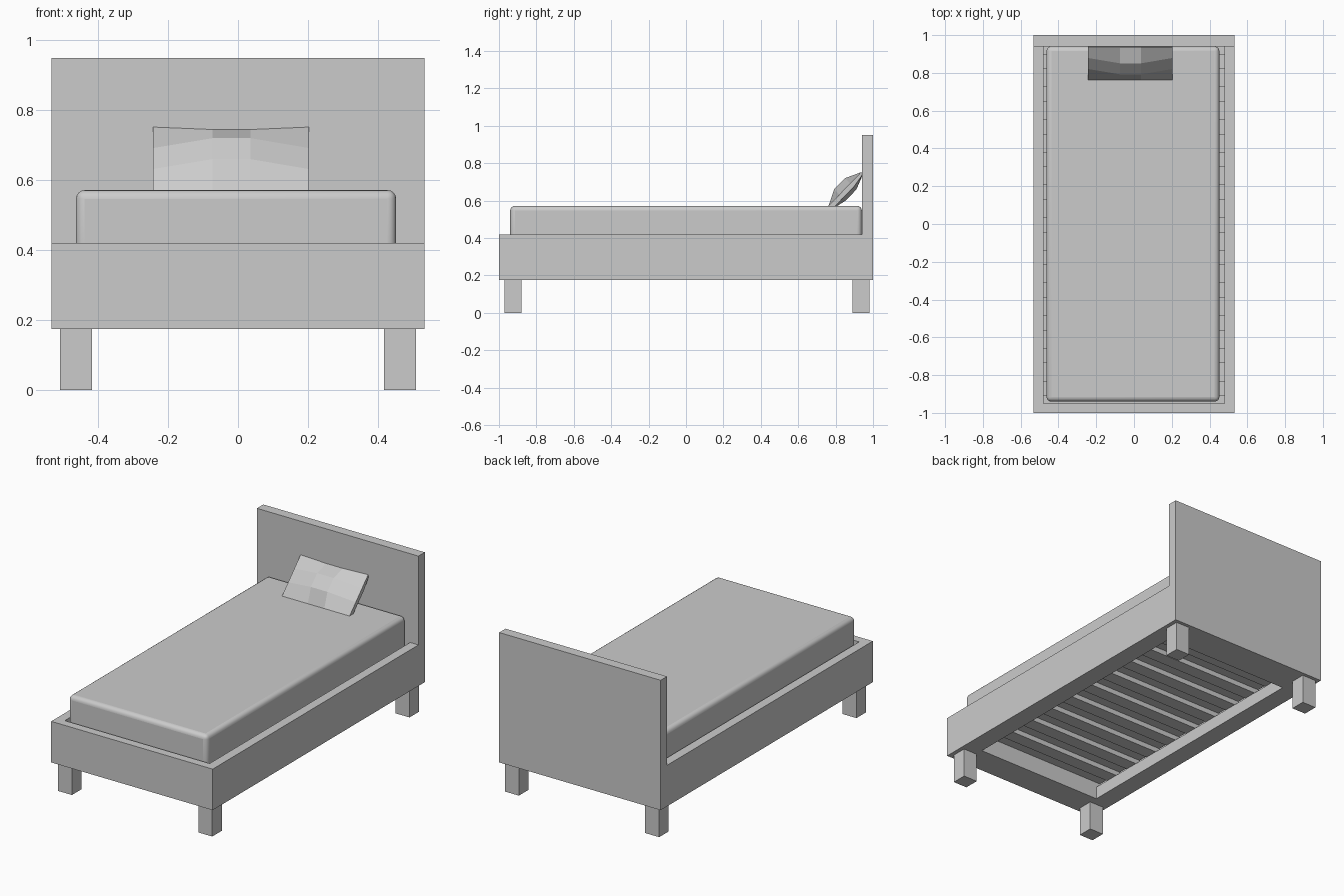
import bpy, bmesh
from mathutils import Vector

old = bpy.data.objects.get("Cube")
if old:
    bpy.data.objects.remove(old, do_unlink=True)

# One plain grey for everything
GREY = (0.6, 0.6, 0.6, 1)
grey = bpy.data.materials.new("plain_grey")
grey.use_nodes = True
grey.diffuse_color = GREY
grey.node_tree.nodes["Principled BSDF"].inputs["Base Color"].default_value = GREY


def add_object(name, bm):
    bmesh.ops.recalc_face_normals(bm, faces=bm.faces)
    mesh = bpy.data.meshes.new(name)
    bm.to_mesh(mesh)
    bm.free()
    mesh.materials.append(grey)
    obj = bpy.data.objects.new(name, mesh)
    bpy.context.collection.objects.link(obj)
    return obj


def box(name, x, y, z):
    """Box from (min, max) ranges on each axis."""
    bm = bmesh.new()
    bmesh.ops.create_cube(bm, size=1)
    for v in bm.verts:
        v.co = [r[0] if c < 0 else r[1] for c, r in zip(v.co, (x, y, z))]
    return add_object(name, bm)


W = 0.533          # half width of the bed
LOW, RIM = 0.175, 0.42
LEDGE = 0.25       # top of the ledge that carries the slats

# Headboard, footboard and side rails with inner ledges
box("headboard", (-W, W), (0.94, 1), (LOW, 0.95))
box("footboard", (-W, W), (-1, -0.95), (LOW, RIM))
box("foot_ledge", (-0.42, 0.42), (-0.95, -0.83), (LOW, LEDGE))
box("head_ledge", (-0.42, 0.42), (0.80, 0.94), (LOW, LEDGE))
for side, s in (("right", -1), ("left", 1)):
    box(side + "_rail", sorted((s * 0.478, s * W)), (-0.95, 0.94), (LOW, RIM))
    box(side + "_ledge", sorted((s * 0.42, s * 0.478)), (-0.95, 0.94), (LOW, LEDGE))
    # Legs
    for end, y in (("front", (-0.97, -0.88)), ("back", (0.89, 0.98))):
        box(f"{end}_{side}_leg", sorted((s * 0.417, s * 0.509)), y, (0, LOW))

# Slats
COUNT = 11
for i in range(COUNT):
    y = -0.87 + i * 1.73 / (COUNT - 1)
    box(f"slat_{i + 1}", (-0.478, 0.478), (y - 0.04, y + 0.04), (LEDGE, LEDGE + 0.03))

# Mattress with rounded edges
mattress = box("mattress", (-0.463, 0.452), (-0.94, 0.94), (LEDGE + 0.03, 0.572))
bevel = mattress.modifiers.new("rounded_edges", "BEVEL")
bevel.width = 0.025
bevel.segments = 4
bpy.context.view_layer.objects.active = mattress
mattress.select_set(True)
bpy.ops.object.shade_smooth_by_angle()

# Pillow: two bulged sheets joined round the border, leaning on the headboard
COLUMNS = (-0.243, -0.073, 0.036, 0.203)
FORWARD = Vector((0, -0.707, 0.707))


def sheet(bm, offset, bulge):
    rows = []
    for r in range(4):
        t = r / 3
        row = []
        for c, x in enumerate(COLUMNS):
            inner = c in (1, 2)
            p = Vector((x, 0.762 + 0.175 * t, 0.572 + 0.18 * t))
            if inner and r == 3:
                p.z -= 0.007
            p += FORWARD * (offset + (bulge if inner and r in (1, 2) else 0))
            p.y = min(p.y, 0.94)
            row.append(bm.verts.new(p))
        rows.append(row)
    for r in range(3):
        for c in range(3):
            bm.faces.new((rows[r][c], rows[r][c + 1], rows[r + 1][c + 1], rows[r + 1][c]))
    return rows


bm = bmesh.new()
front = sheet(bm, 0, 0.04)
back = sheet(bm, -0.026, -0.02)


def border(g):
    return g[0] + [g[1][3], g[2][3]] + g[3][::-1] + [g[2][0], g[1][0]]


a, b = border(front), border(back)
for i in range(len(a)):
    j = (i + 1) % len(a)
    bm.faces.new((a[i], a[j], b[j], b[i]))
add_object("pillow", bm)
